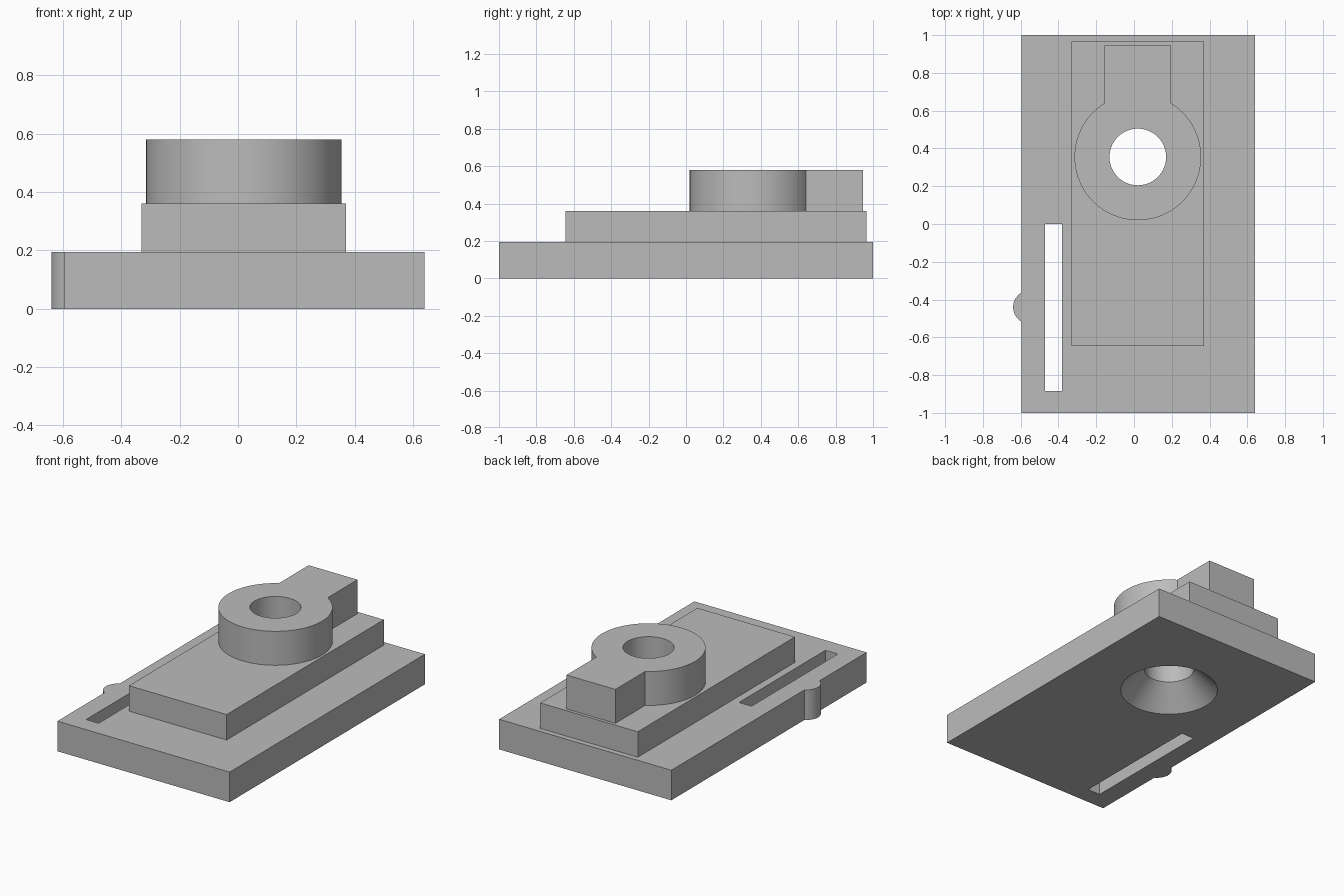
import bpy
import bmesh
from math import asin, cos, sin, pi, tau

default = bpy.data.objects.get("Cube")
if default:
    bpy.data.objects.remove(default, do_unlink=True)

grey = bpy.data.materials.new("plain_grey")
grey.use_nodes = True
colour = (0.5, 0.5, 0.5, 1)
grey.diffuse_color = colour
grey.node_tree.nodes["Principled BSDF"].inputs["Base Color"].default_value = colour


def finish(name, bm):
    bmesh.ops.recalc_face_normals(bm, faces=bm.faces[:])
    mesh = bpy.data.meshes.new(name)
    bm.to_mesh(mesh)
    bm.free()
    mesh.materials.append(grey)
    obj = bpy.data.objects.new(name, mesh)
    bpy.context.collection.objects.link(obj)
    return obj


def prism(name, outline, z0, z1):
    """Extrude a flat outline from z0 up to z1."""
    bm = bmesh.new()
    face = bm.faces.new([bm.verts.new((x, y, z0)) for x, y in outline])
    new = bmesh.ops.extrude_face_region(bm, geom=[face])["geom"]
    top = [v for v in new if isinstance(v, bmesh.types.BMVert)]
    bmesh.ops.translate(bm, verts=top, vec=(0, 0, z1 - z0))
    return finish(name, bm)


def box(name, x0, x1, y0, y1, z0, z1):
    return prism(name, [(x0, y0), (x1, y0), (x1, y1), (x0, y1)], z0, z1)


def arc(cx, cy, r, start, end, steps):
    angles = [start + (end - start) * i / steps for i in range(steps + 1)]
    return [(cx + r * cos(a), cy + r * sin(a)) for a in angles]


def lathe(name, cx, cy, profile, sides=96):
    """Stack rings of (radius, height) into a closed round solid."""
    bm = bmesh.new()
    rings = [[bm.verts.new((cx + r * cos(tau * i / sides),
                            cy + r * sin(tau * i / sides), z))
              for i in range(sides)] for r, z in profile]
    for low, high in zip(rings, rings[1:]):
        for i in range(sides):
            j = (i + 1) % sides
            bm.faces.new((low[i], low[j], high[j], high[i]))
    bm.faces.new(rings[0])
    bm.faces.new(rings[-1])
    return finish(name, bm)


def combine(target, tool, operation):
    mod = target.modifiers.new(tool.name, "BOOLEAN")
    mod.operation = operation
    mod.solver = "EXACT"
    mod.object = tool
    bpy.context.view_layer.objects.active = target
    bpy.ops.object.modifier_apply(modifier=mod.name)
    bpy.data.objects.remove(tool, do_unlink=True)


BASE_TOP, PLATE_TOP, BOSS_TOP = 0.195, 0.36, 0.58
CX, CY = 0.02, 0.355

# Base slab with a rounded nub on its right edge
left, right = 0.64, -0.595
nub_r, nub_x, nub_y = 0.088, -0.552, -0.44
half = asin((nub_x - right) / nub_r)
sweep = pi / 2 - half
outline = [(right, -1), (left, -1), (left, 1), (right, 1)]
outline += arc(nub_x, nub_y, nub_r, pi - sweep, pi + sweep, 24)
body = prism("stepped_mount", outline, 0, BASE_TOP)

# Raised plate
plate = box("raised_plate", -0.33, 0.37, -0.645, 0.965, 0.1, PLATE_TOP)
combine(body, plate, "UNION")

# Round boss running into a square arm at the back
arm, boss_r = 0.175, 0.335
a = asin(arm / boss_r)
keyhole = arc(CX, CY, boss_r, pi / 2 + a, pi / 2 - a + tau, 96)
keyhole += [(CX + arm, 0.945), (CX - arm, 0.945)]
combine(body, prism("boss_and_arm", keyhole, 0.28, BOSS_TOP), "UNION")

# Bore with a countersink underneath
bore = lathe("bore_cutter", CX, CY,
             [(0.303, -0.01), (0.15, 0.143), (0.15, 0.7)])
combine(body, bore, "DIFFERENCE")

# Long slot beside the plate
slot = box("slot_cutter", -0.47, -0.38, -0.885, 0, -0.1, 0.3)
combine(body, slot, "DIFFERENCE")

# Smooth round walls, sharp corners
bpy.ops.object.select_all(action="DESELECT")
body.select_set(True)
bpy.context.view_layer.objects.active = body
bpy.ops.object.shade_smooth_by_angle(angle=pi / 6)
